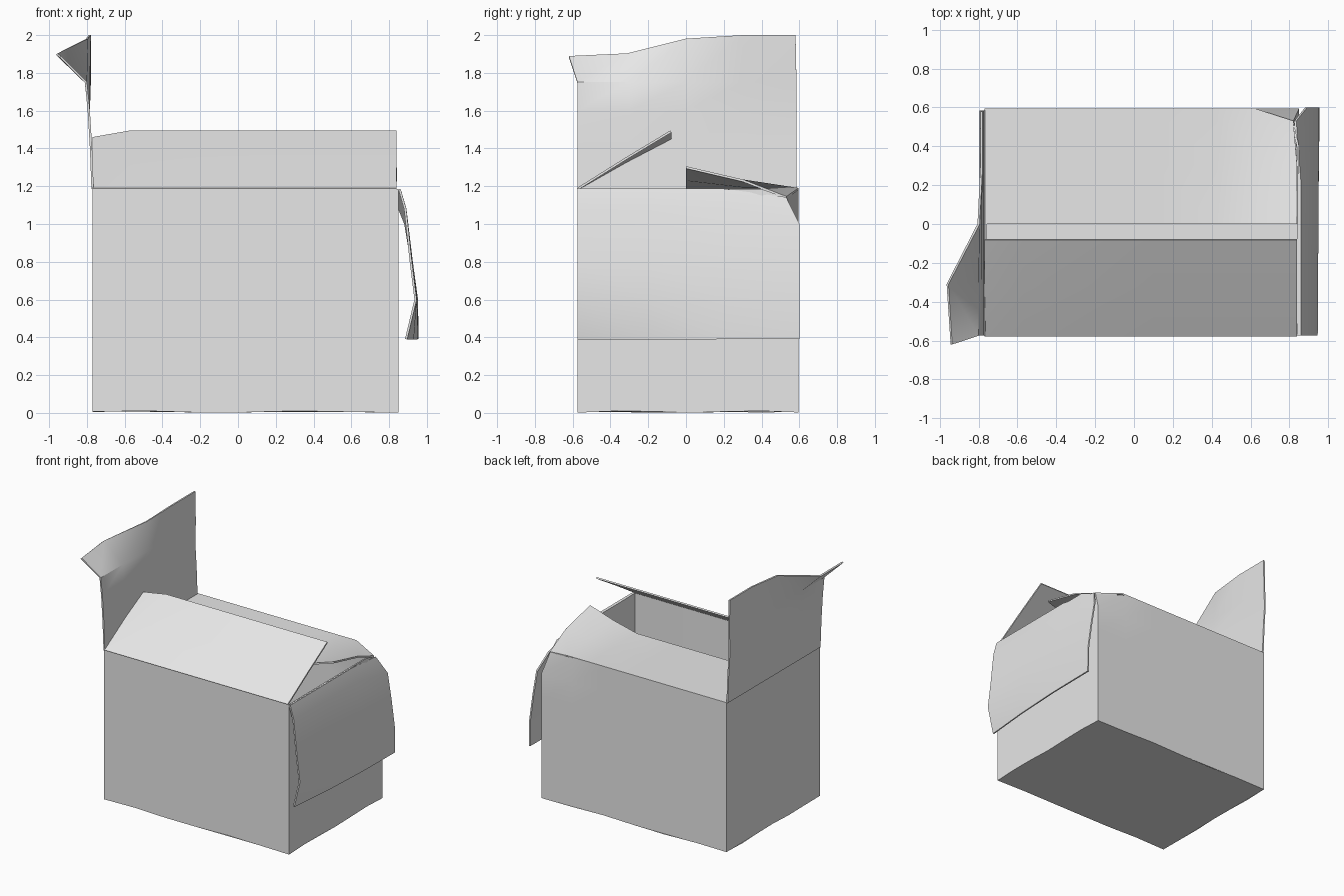
import bpy
import bmesh
import math
from mathutils import Vector

default_cube = bpy.data.objects.get("Cube")
if default_cube:
    bpy.data.objects.remove(default_cube, do_unlink=True)

GREY = (0.8, 0.8, 0.8, 1)
card = bpy.data.materials.new("plain grey card")
card.use_nodes = True
card.diffuse_color = GREY
card.node_tree.nodes["Principled BSDF"].inputs["Base Color"].default_value = GREY

THICKNESS = 0.012
TOP = 1.185
LEFT, RIGHT, FRONT, BACK = 0.85, -0.77, -0.575, 0.595
CRUSHED = Vector((0.82, 0.53, 1.14))   # dented back left corner of the rim


def finish(name, bm, offset):
    """Turn a thin bmesh surface into a solid card part."""
    bmesh.ops.recalc_face_normals(bm, faces=bm.faces)
    mesh = bpy.data.meshes.new(name)
    bm.to_mesh(mesh)
    bm.free()
    mesh.materials.append(card)
    part = bpy.data.objects.new(name, mesh)
    bpy.context.collection.objects.link(part)
    bpy.ops.object.select_all(action="DESELECT")
    part.select_set(True)
    bpy.context.view_layer.objects.active = part
    solid = part.modifiers.new("card thickness", "SOLIDIFY")
    solid.thickness = THICKNESS
    solid.offset = offset
    bpy.ops.object.modifier_apply(modifier=solid.name)
    bpy.ops.object.shade_smooth_by_angle(angle=math.radians(35))
    return part


def bridge(bm, rows, closed=False):
    """Join neighbouring rows of vertices with quads."""
    for low, high in zip(rows, rows[1:]):
        count = len(low)
        for i in range(count if closed else count - 1):
            j = (i + 1) % count
            bm.faces.new((low[i], low[j], high[j], high[i]))


def sheet(name, profiles):
    """Loft a flap through profiles that each run from hinge to free edge."""
    bm = bmesh.new()
    bridge(bm, [[bm.verts.new(p) for p in profile] for profile in profiles])
    return finish(name, bm, 0)


# Box body: bulging rings, closed below and open above
def perimeter(steps):
    corners = [Vector(c) for c in ((RIGHT, FRONT), (LEFT, FRONT), (LEFT, BACK), (RIGHT, BACK))]
    for i, corner in enumerate(corners):
        following = corners[(i + 1) % len(corners)]
        for step in range(steps):
            yield corner.lerp(following, step / steps)


def bulge(point, height):
    swell = math.sin(math.pi * height / TOP)
    x, y = point
    x += swell * (0.03 if x == LEFT else -0.05 if x == RIGHT else 0)
    y += swell * (0.02 if y == BACK else -0.028 if y == FRONT else 0)
    return x, y


STEPS = 6
body = bmesh.new()
rings = []
for level in range(7):
    height = TOP * level / 6
    ring = []
    for i, point in enumerate(perimeter(STEPS)):
        x, y = bulge(point, height)
        wave = 0.006 + 0.005 * math.sin(i * 1.9) if level == 0 else 0
        ring.append(body.verts.new((x, y, height + wave)))
    rings.append(ring)
rings[-1][2 * STEPS].co = CRUSHED
bridge(body, rings, closed=True)
body.faces.new(rings[0])
finish("box_body", body, -1)

# Front flap: leans inward and up, one corner drooping
sheet("front_flap", [
    [(x, FRONT, TOP), (x, -0.32, middle), (x, -0.08, edge)]
    for x, middle, edge in ((RIGHT, 1.33, 1.455), (-0.57, 1.345, 1.49), (0.1, 1.345, 1.49), (0.84, 1.345, 1.49))
])

# Back flap: lies flat, with the left end lifted
back_profiles = [
    [(x, BACK, TOP), (x, 0.3, TOP), (x, 0, TOP)] for x in (RIGHT, -0.3, 0.1, 0.43)
]
back_profiles.append([(0.62, BACK, TOP), (0.64, 0.3, 1.2), (0.64, 0, 1.235)])
back_profiles.append([CRUSHED, (0.84, 0.3, 1.23), (0.84, 0, 1.3)])
sheet("back_flap", back_profiles)


# Right flap: stands upright, its front top corner curling outward
def upright(y, bend, tip_x, tip_y, tip_z):
    return [(RIGHT, y, TOP), (-0.778, y, 1.4), (-0.79, y, 1.6), (bend, y, 1.75), (tip_x, tip_y, tip_z)]


sheet("right_flap", [
    upright(FRONT, -0.805, -0.94, -0.62, 1.885),
    upright(-0.3, -0.805, -0.96, -0.31, 1.9),
    upright(0, -0.79, -0.8, 0, 1.98),
    upright(0.3, -0.787, -0.785, 0.3, 2),
    upright(0.585, -0.785, -0.785, 0.58, 2),
])


# Left flap: hangs down outside, its front bottom corner tucked in
def hanging(y, tip_x, flare):
    drop = ((0.855, TOP), (0.885, 1.08), (0.915, 0.8), (0.94, 0.6))
    profile = [Vector((x + flare * (TOP - z), y, z)) for x, z in drop]
    return profile + [Vector((tip_x, y, 0.39))]


left_profiles = [
    hanging(FRONT, 0.89, 0),
    hanging(-0.2, 0.925, 0.004),
    hanging(0.2, 0.945, 0.008),
    hanging(0.6, 0.95, 0.012),
]
left_profiles[-1][0] = CRUSHED + Vector((0.01, 0, 0))
left_profiles[-1][1].z = 1.0
sheet("left_flap", left_profiles)
